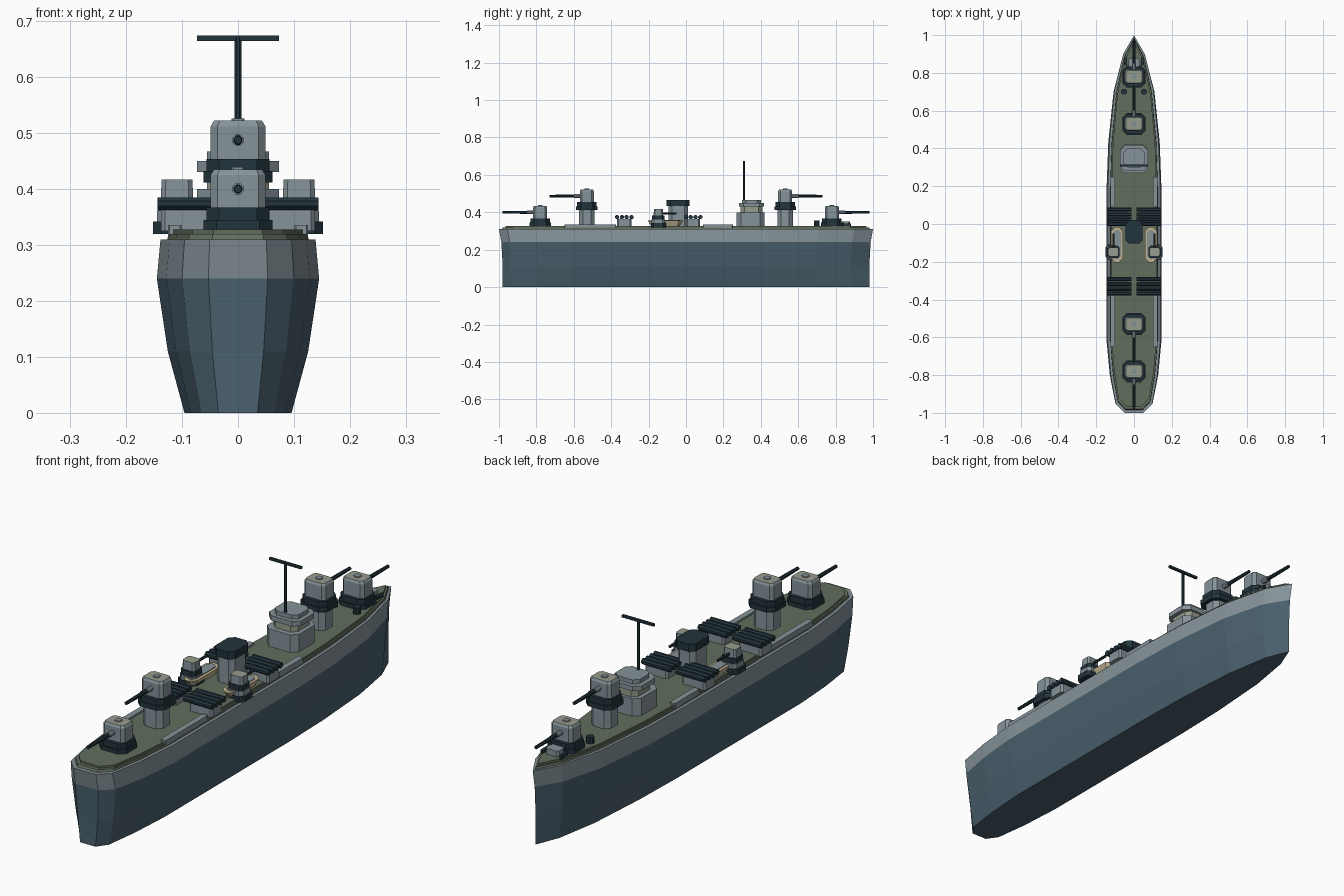
import bpy, bmesh, math

cube = bpy.data.objects.get("Cube")
if cube:
    bpy.data.objects.remove(cube)


def material(name, rgb):
    lin = [((c / 255 + 0.055) / 1.055) ** 2.4 for c in rgb] + [1]
    m = bpy.data.materials.new(name)
    m.use_nodes = True
    m.diffuse_color = lin
    m.node_tree.nodes["Principled BSDF"].inputs["Base Color"].default_value = lin
    return m


HULL = material("hull blue grey", (74, 97, 110))
GREY = material("light grey", (133, 147, 153))
DECK = material("deck olive", (98, 110, 93))
DARK = material("dark steel", (34, 52, 60))
ROOF = material("roof khaki grey", (150, 156, 141))
TAN = material("boat tan", (196, 181, 147))


def loft(name, rings, mats, rule=None):
    """Skin a stack of equal-length rings and cap both ends."""
    bm = bmesh.new()
    rows = [[bm.verts.new(p) for p in ring] for ring in rings]
    n = len(rows[0])
    for a, b in zip(rows, rows[1:]):
        for i in range(n):
            j = (i + 1) % n
            bm.faces.new((a[i], a[j], b[j], b[i]))
    bm.faces.new(rows[0][::-1])
    bm.faces.new(rows[-1])
    bmesh.ops.recalc_face_normals(bm, faces=bm.faces)
    if rule:
        for f in bm.faces:
            f.material_index = rule(f)
    me = bpy.data.meshes.new(name)
    bm.to_mesh(me)
    bm.free()
    for m in mats:
        me.materials.append(m)
    ob = bpy.data.objects.new(name, me)
    bpy.context.collection.objects.link(ob)
    return ob


def chamfer_ring(x, y, z, hx, hy, c):
    """Rectangle with cut corners."""
    quad = [(hx, hy - c), (hx - c, hy), (c - hx, hy), (-hx, hy - c),
            (-hx, c - hy), (c - hx, -hy), (hx - c, -hy), (hx, c - hy)]
    return [(x + a, y + b, z) for a, b in quad]


def block(name, x, y, z0, z1, hx, hy, mat, c=0.012, top=1.0, roof=None):
    rings = [chamfer_ring(x, y, z0, hx, hy, c),
             chamfer_ring(x, y, z1, hx * top, hy * top, c * top)]
    rule = (lambda f: int(f.normal.z > 0.9)) if roof else None
    return loft(name, rings, [mat, roof or mat], rule)


def rod(name, a, b, r, mat, sides=8, r2=None):
    """Round bar along one axis from a to b."""
    axis = max(range(3), key=lambda k: abs(b[k] - a[k]))
    u, v = [k for k in range(3) if k != axis]
    rings = []
    for p, rad in ((a, r), (b, r2 or r)):
        ring = []
        for i in range(sides):
            t = 2 * math.pi * (i + 0.5) / sides
            q = list(p)
            q[u] += rad * math.cos(t)
            q[v] += rad * math.sin(t)
            ring.append(q)
        rings.append(ring)
    return loft(name, rings, [mat])


# Hull and deck share one plan outline
PLAN = [(0.053, -1), (0.1, -0.955), (0.128, -0.81), (0.145, -0.63), (0.145, 0.2), (0.136, 0.44),
        (0.108, 0.71), (0.06, 0.9)]


def plan_ring(z, sx, sy):
    right = [(x * sx, y * sy, z) for x, y in PLAN]
    return right + [(0, sy, z)] + [(-x, y, z) for x, y, z in reversed(right)]


loft("hull", [plan_ring(0, 0.66, 0.98), plan_ring(0.11, 0.865, 0.98),
              plan_ring(0.24, 1, 0.987), plan_ring(0.31, 0.955, 1)],
     [HULL, GREY], lambda f: int(f.calc_center_median().z > 0.25))
loft("deck_edge", [plan_ring(0.308, 0.87, 0.985), plan_ring(0.32, 0.86, 0.98)], [DECK])
loft("deck", [plan_ring(0.318, 0.82, 0.965), plan_ring(0.328, 0.82, 0.965)], [DECK])

# Main gun turrets, two at each end, the inner pair raised
for end, d in (("fore", 1), ("aft", -1)):
    for level, yc, lift in (("low", 0.78, 0), ("high", 0.53, 0.087)):
        y, n = yc * d, f"{end}_{level}"
        if lift:
            block(n + "_tower", 0, y, 0.325, 0.415, 0.045, 0.042, GREY, 0.02)
        z = 0.325 + lift
        block(n + "_barbette", 0, y, z, z + 0.02, 0.062, 0.058, DARK, 0.024)
        block(n + "_collar", 0, y, z + 0.02, z + 0.042, 0.056, 0.052, DARK, 0.022)
        block(n + "_gun_house", 0, y, z + 0.04, z + 0.1, 0.049, 0.038, GREY)
        block(n + "_gun_house_roof", 0, y, z + 0.1, z + 0.11, 0.049, 0.038, GREY, 0.012, 0.88, ROOF)
        block(n + "_hatch", 0, y, z + 0.11, z + 0.114, 0.012, 0.012, GREY, 0.004)
        zg = z + 0.075
        rod(n + "_gun_sleeve", (0, y + 0.03 * d, zg), (0, y + 0.07 * d, zg), 0.011, GREY)
        rod(n + "_gun_barrel", (0, y + 0.06 * d, zg), (0, y + 0.2 * d, zg), 0.009, DARK, r2=0.007)

# Bridge
block("bridge_base", 0, 0.345, 0.325, 0.4, 0.073, 0.075, GREY, 0.025)
block("bridge_windows", 0, 0.35, 0.4, 0.432, 0.055, 0.058, ROOF, 0.02)
block("bridge_roof", 0, 0.35, 0.43, 0.45, 0.073, 0.067, GREY, 0.025)
block("bridge_top", 0, 0.35, 0.45, 0.467, 0.055, 0.05, GREY, 0.02)

# Mast
rod("mast", (0, 0.31, 0.46), (0, 0.31, 0.672), 0.0065, DARK)
rod("mast_yard", (-0.073, 0.31, 0.669), (0.073, 0.31, 0.669), 0.007, DARK, 4)

# Funnel
block("funnel", 0, -0.042, 0.325, 0.44, 0.04, 0.052, GREY, 0.018)
block("funnel_cap", 0, -0.042, 0.435, 0.467, 0.046, 0.062, DARK, 0.02)

# Tube launchers, boats and light guns on both sides
for side, s in (("left", 1), ("right", -1)):
    for place, yc in (("fore", 0.038), ("aft", -0.33)):
        n = f"{side}_{place}"
        block(n + "_launcher_base", 0.085 * s, yc, 0.325, 0.364, 0.053, 0.038, GREY, 0.008)
        for i in range(4):
            y = yc + (i - 1.5) * 0.0255
            rod(f"{n}_tube_{i + 1}", (0.014 * s, y, 0.374), (0.144 * s, y, 0.374), 0.012, DARK)

    x = 0.09 * s
    loft(side + "_boat", [chamfer_ring(x, -0.11, 0.325, 0.018, 0.075, 0.012),
                          chamfer_ring(x, -0.11, 0.356, 0.031, 0.095, 0.022)], [TAN])
    block(side + "_boat_well", x, -0.11, 0.355, 0.359, 0.02, 0.078, GREY, 0.014)

    x = 0.109 * s
    block(side + "_light_gun_mount", x, -0.148, 0.32, 0.342, 0.043, 0.04, DARK, 0.015)
    block(side + "_light_gun_platform", x, -0.148, 0.342, 0.362, 0.036, 0.036, GREY, 0.014)
    block(side + "_light_gun_collar", x, -0.148, 0.362, 0.382, 0.033, 0.033, DARK, 0.012)
    block(side + "_light_gun_house", x, -0.148, 0.38, 0.417, 0.029, 0.025, GREY, 0.008, 0.95, ROOF)
    rod(side + "_light_gun_barrel", (x, -0.13, 0.394), (x, -0.05, 0.394), 0.006, DARK)

    # Deck edge strips and foredeck fittings
    for place, y0, y1 in (("fore", 0.09, 0.25), ("aft", -0.65, -0.375)):
        block(f"{side}_{place}_rail", 0.113 * s, (y0 + y1) / 2, 0.315, 0.336, 0.012, (y1 - y0) / 2, GREY, 0.003)
    rod(side + "_bollard", (0.053 * s, 0.7, 0.325), (0.053 * s, 0.7, 0.355), 0.016, DARK)
    block(side + "_anchor", 0.043 * s, 0.86, 0.325, 0.34, 0.006, 0.022, DARK, 0.003)
block("windlass", 0, 0.855, 0.325, 0.352, 0.03, 0.022, GREY, 0.008)
